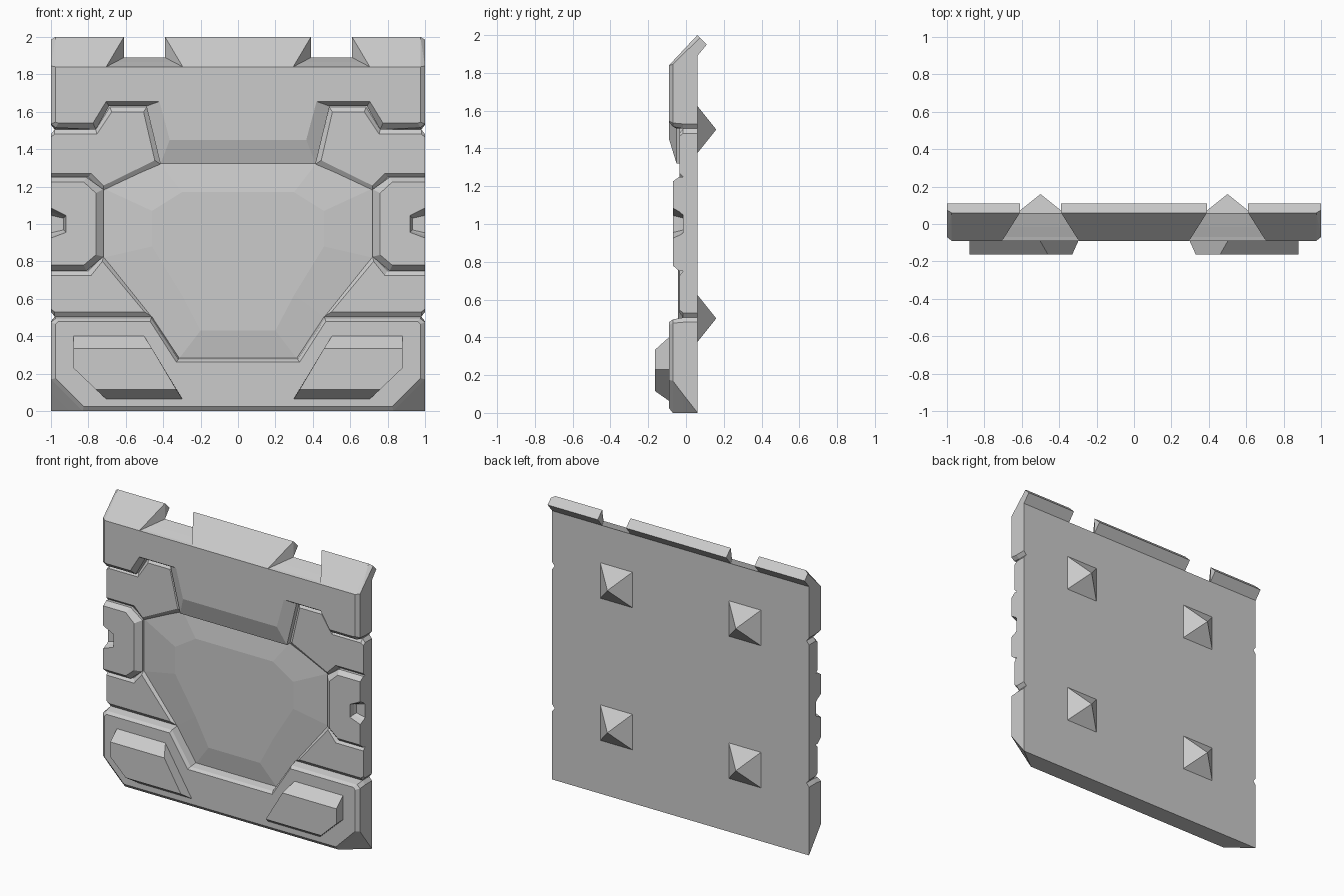
import bpy, bmesh


def finish(name, bm):
    bmesh.ops.recalc_face_normals(bm, faces=bm.faces)
    me = bpy.data.meshes.new(name)
    bm.to_mesh(me)
    bm.free()
    ob = bpy.data.objects.new(name, me)
    bpy.context.collection.objects.link(ob)
    return ob


def mirrored(pts):
    return pts + [(-p[0],) + tuple(p[1:]) for p in reversed(pts)]


def add_loft(bm, rings, s=1):
    """Skin outlines (y, [(x, z[, own y])...]) from front to back."""
    rows = [[bm.verts.new((s * p[0], p[2] if len(p) > 2 else y, p[1]))
             for p in pts] for y, pts in rings]
    n = len(rows[0])
    for a, b in zip(rows, rows[1:]):
        for i in range(n):
            j = (i + 1) % n
            bm.faces.new((a[i], a[j], b[j], b[i]))
    bm.faces.new(rows[0])
    bm.faces.new(rows[-1][::-1])


def full_plate(name, rings):
    bm = bmesh.new()
    add_loft(bm, [(y, mirrored(p)) for y, p in rings])
    return finish(name, bm)


def side_pair(name, rings):
    bm = bmesh.new()
    for s in (1, -1):
        add_loft(bm, rings, s)
    return finish(name, bm)


def hull(name, pts):
    bm = bmesh.new()
    for p in pts:
        bm.verts.new(p)
    r = bmesh.ops.convex_hull(bm, input=bm.verts)
    loose = [v for v in bm.verts if not v.link_faces]
    bmesh.ops.delete(bm, geom=loose, context='VERTS')
    return finish(name, bm)


# Backing slab with small edge grooves
edge = [(1, .48), (.98, .505), (1, .53), (1, 1.48), (.98, 1.505), (1, 1.53)]
full_plate("backing_slab", [
    (-.015, [(.902, 0), (1, .098)] + edge + [(1, 1.865)]),
    (.06, [(.998, 0), (1, .002)] + edge + [(1, 1.89)])])

# Upper frame plate
low = [(.415, 1.32), (.49, 1.63), (.69, 1.63), (.76, 1.505)]
full_plate("upper_plate", [
    (-.09, [(.365, 1.45), (.42, 1.655), (.705, 1.655), (.775, 1.54),
            (.96, 1.54), (.975, 1.545), (.975, 1.84)]),
    (-.05, low + [(.975, 1.515, -.07), (1, 1.535, -.07), (1, 1.845, -.07)]),
    (-.015, low + [(.98, 1.505), (1, 1.53), (1, 1.865)])])

# Lower frame plate with cut corners
full_plate("lower_plate", [
    (-.09, [(.33, .262), (.47, .48), (.96, .48), (.975, .465),
            (.975, .175), (.825, .025)]),
    (-.07, [(.32, .275), (.465, .495), (.975, .495), (1, .475),
            (1, .17), (.83, 0)]),
    (-.015, [(.315, .285), (.46, .505), (.98, .505), (1, .48),
             (1, .098), (.902, 0)])])

# Shallow faceted centre panel
full_plate("centre_panel", [
    (-.042, [(.3, 1.17), (.46, 1.07), (.46, .88), (.3, .62), (.2, .43)]),
    (-.018, [(.415, 1.32), (.72, 1.19), (.72, .82), (.46, .5), (.315, .28)]),
    (-.01, [(.415, 1.32), (.72, 1.19), (.72, .82), (.46, .5), (.315, .28)])])

# Side panels above and below the pods
side_pair("upper_side_panel", [
    (-.035, [(1, 1.465), (.98, 1.48), (.755, 1.48), (.675, 1.60), (.505, 1.60),
             (.445, 1.34), (.72, 1.205), (.785, 1.27), (1, 1.27)]),
    (-.015, [(1, 1.48), (.98, 1.505), (.76, 1.505), (.685, 1.625), (.487, 1.625),
             (.415, 1.32), (.72, 1.175), (.8, 1.25), (1, 1.25)])])
side_pair("lower_side_panel", [
    (-.035, [(1, .545), (.98, .53), (.50, .53), (.725, .80), (.785, .725), (1, .725)]),
    (-.015, [(1, .53), (.98, .505), (.46, .505), (.72, .83), (.8, .75), (1, .75)])])

# Side pods with a notch in the outer edge
pod = [(1, 1.25), (.81, 1.25), (.72, 1.185), (.72, .825), (.81, .75), (1, .75)]
side_pair("side_pod", [
    (-.07, [(1, 1.225), (.825, 1.225), (.76, 1.165), (.76, .835), (.825, .78),
            (1, .78), (1, .925), (.92, .955), (.92, 1.045), (1, 1.085)]),
    (-.035, pod + [(1, .94), (.927, .963), (.927, 1.037), (1, 1.065)]),
    (-.012, pod + [(1, .955), (.935, .97), (.935, 1.03), (1, 1.045)])])

# Raised blocks on the lower plate
side_pair("lower_block", [
    (-.163, [(.88, .335), (.46, .335), (.33, .115), (.76, .115), (.88, .23)]),
    (-.085, [(.88, .405), (.505, .405), (.295, .06), (.70, .06), (.88, .23)])])

# Slanted top lip in three segments
front, top, tip, back = (-.09, 1.84), (.06, 2), (.11, 1.95), (.06, 1.89)
hull("top_lip_centre", [(s * x, *p) for s in (1, -1) for x, p in
                        ((.295, front), (.39, top), (.39, tip), (.39, back))])
for s in (1, -1):
    pts = [(.705, *front), (.61, *top), (.61, *tip), (.61, *back),
           (.975, *front), (1, -.07, 1.845), (.975, *top), (1, .074, 1.986),
           (1, *tip), (1, *back)]
    hull("top_lip_side", [(s * x, y, z) for x, y, z in pts])

# Pyramid studs on the back
for x in (-.5, .5):
    for z in (.5, 1.5):
        h = .125
        hull("back_stud", [(x, .16, z)] + [(x + a * h, .06, z + b * h)
                                           for a in (1, -1) for b in (1, -1)])
